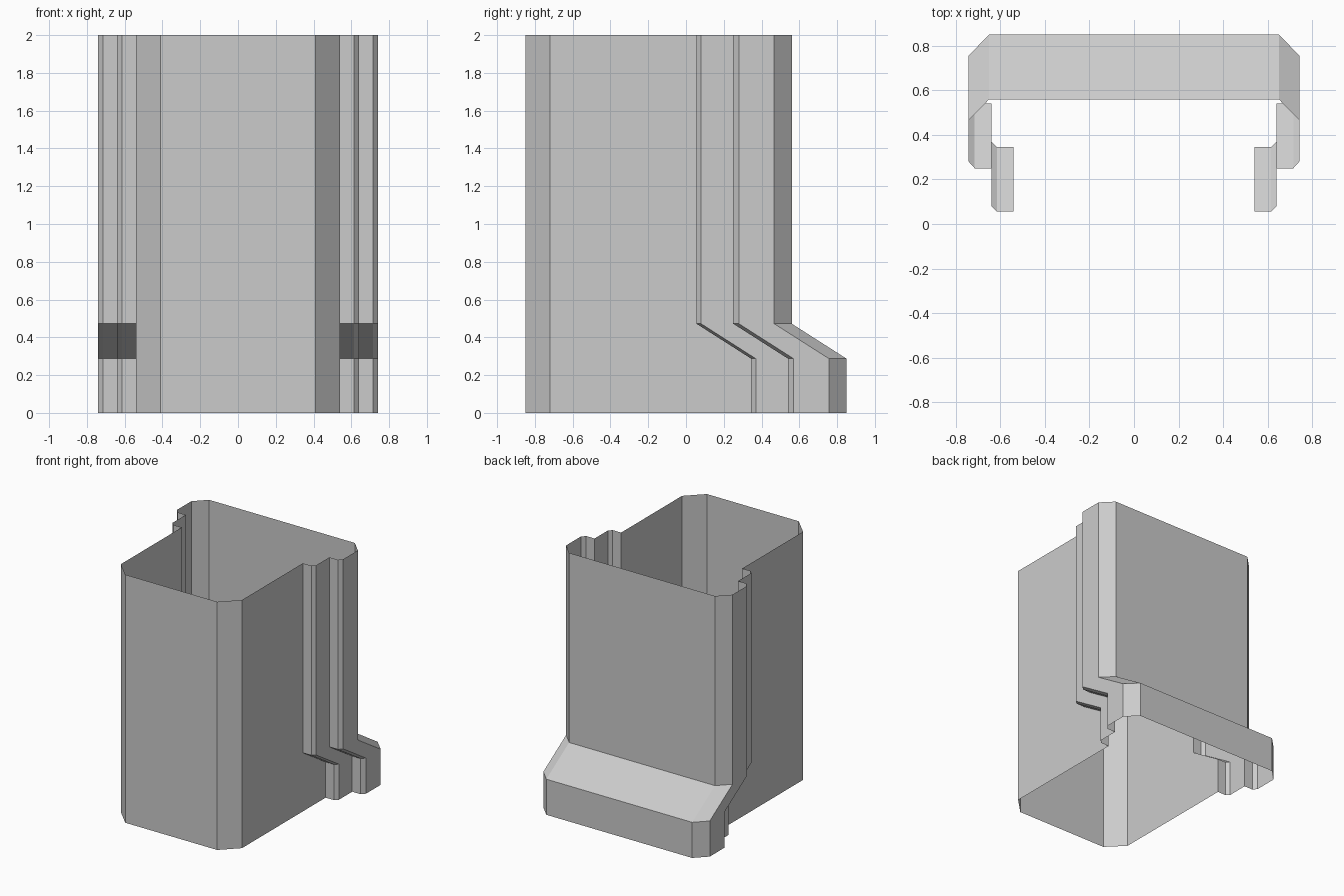
import bpy
import bmesh

if "Cube" in bpy.data.objects:
    bpy.data.objects.remove(bpy.data.objects["Cube"])

# Right half of the open shell's cross-section, front to back.
# The first two points stay put; the rest move back towards the base.
front = [(0.41, -0.85), (0.54, -0.72)]
rear = [(0.54, 0.055), (0.615, 0.055), (0.64, 0.08), (0.64, 0.25),
        (0.715, 0.25), (0.742, 0.28), (0.742, 0.467), (0.65, 0.56)]
levels = [(0.0, 0.29), (0.287, 0.29), (0.472, 0.0), (2.0, 0.0)]  # z, rear shift


def section(bm, z, shift):
    half = front + [(x, y + shift) for x, y in rear]
    outline = half + [(-x, y) for x, y in reversed(half)]
    return [bm.verts.new((x, y, z)) for x, y in outline]


# Open-ended shell wall skinned through the four sections
bm = bmesh.new()
rings = [section(bm, z, s) for z, s in levels]
for low, high in zip(rings, rings[1:]):
    n = len(low)
    for i in range(n):
        j = (i + 1) % n
        bm.faces.new((low[i], low[j], high[j], high[i]))

# Merge the coplanar front and side panels
bmesh.ops.dissolve_limit(bm, angle_limit=0.001, verts=bm.verts, edges=bm.edges)

mesh = bpy.data.meshes.new("stepped_shell")
bm.to_mesh(mesh)
bm.free()
bpy.context.collection.objects.link(bpy.data.objects.new("stepped_shell", mesh))
